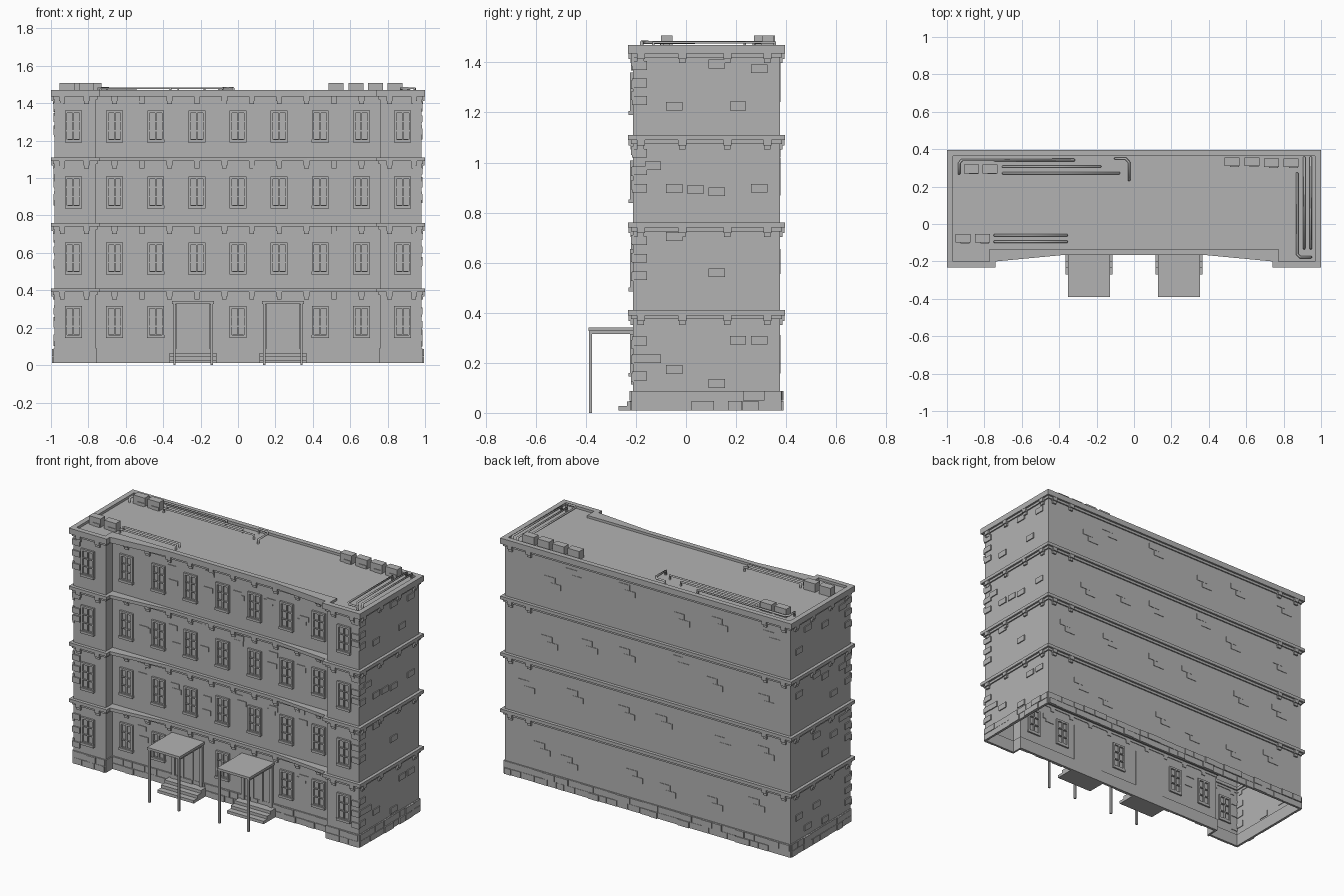
import bpy, bmesh, random
from mathutils import Vector

if "Cube" in bpy.data.objects:
    bpy.data.objects.remove(bpy.data.objects["Cube"])

random.seed(4)
grey = bpy.data.materials.new("plain grey")
grey.diffuse_color = (0.45, 0.45, 0.45, 1)
grey.use_nodes = True
grey.node_tree.nodes["Principled BSDF"].inputs["Base Color"].default_value = grey.diffuse_color

# Main plan sizes: half width, wing front, back, recessed front, wing inner side
W, F, B, M, I = 0.98, -0.212, 0.375, -0.145, 0.76
FLOORS = (0.01, 0.41, 0.76, 1.11)
TOPS = (0.41, 0.76, 1.11, 1.47)


def finish(name, bm):
    me = bpy.data.meshes.new(name)
    bmesh.ops.recalc_face_normals(bm, faces=bm.faces)
    bm.to_mesh(me)
    bm.free()
    ob = bpy.data.objects.new(name, me)
    me.materials.append(grey)
    bpy.context.collection.objects.link(ob)
    return ob


def boxes(name, items):
    """items: (x0, x1, y0, y1, z0, z1)"""
    bm = bmesh.new()
    for x0, x1, y0, y1, z0, z1 in items:
        vs = bmesh.ops.create_cube(bm, size=1)["verts"]
        for v in vs:
            v.co = Vector(((x0 + x1) / 2 + v.co.x * (x1 - x0),
                           (y0 + y1) / 2 + v.co.y * (y1 - y0),
                           (z0 + z1) / 2 + v.co.z * (z1 - z0)))
    return finish(name, bm)


def outline(d=0.0, s=0.0):
    """Plan of the building grown by d; s pushes the recess corners forward."""
    right = [(0.37, M - d), (I - d, M - d - s), (I - d, F - d), (W + d, F - d), (W + d, B + d)]
    return right + [(-x, y) for x, y in reversed(right)]


def ring(bm, outer, inner, z0, z1):
    n = len(outer)
    rows = [[bm.verts.new((x, y, z)) for x, y in loop]
            for loop, z in ((outer, z0), (outer, z1), (inner, z1), (inner, z0))]
    for k in range(4):
        a, b = rows[k], rows[(k + 1) % 4]
        for i in range(n):
            j = (i + 1) % n
            bm.faces.new((a[i], a[j], b[j], b[i]))


# Walls: shell open at the bottom, closed by the roof
bm = bmesh.new()
low = [bm.verts.new((x, y, 0.01)) for x, y in outline()]
high = [bm.verts.new((x, y, 1.455)) for x, y in outline()]
for i in range(len(low)):
    j = (i + 1) % len(low)
    bm.faces.new((low[i], low[j], high[j], high[i]))
bm.faces.new(high)
finish("walls_and_roof", bm)

# Cornices between floors and the parapet at the top
bm = bmesh.new()
for z in TOPS:
    thick = 0.035 if z == TOPS[-1] else 0.02
    ring(bm, outline(0.02, 0.035), outline(-0.012), z - thick, z)
    ring(bm, outline(0.008), outline(-0.004), z - thick - 0.015, z - thick)
finish("cornices", bm)

# Plinth band
bm = bmesh.new()
ring(bm, outline(0.006), outline(-0.006), 0.01, 0.088)
finish("plinth", bm)


def on_face(face, u, z, w, h, out, back=0.004):
    """Box of width w and height h standing out of one wall."""
    a, b = u - w / 2, u + w / 2
    if face == "wing":
        return (a, b, F - out, F + back, z, z + h)
    if face == "mid":
        return (a, b, M - out, M + back, z, z + h)
    if face == "back":
        return (a, b, B - back, B + out, z, z + h)
    if face == "right":
        return (W - back, W + out, a, b, z, z + h)
    return (-W - out, -W + back, a, b, z, z + h)


# Plinth stones, two rows of uneven blocks
stones = []
RUNS = (("wing", -W, -I), ("wing", I, W), ("mid", -I, I), ("back", -W, W),
        ("right", F, B), ("left", F, B))
for face, u0, u1 in RUNS:
    for z in (0.01, 0.05):
        u = u0
        while u < u1 - 0.01:
            w = min(random.uniform(0.05, 0.1), u1 - u)
            stones.append(on_face(face, u + w / 2, z, w - 0.003, 0.037,
                                  random.choice((0.008, 0.01, 0.014))))
            u += w
boxes("plinth_stones", stones)

# Raised bricks on the walls
bricks = []
for f, z0 in enumerate(FLOORS):
    for side in ("left", "right"):
        for k in range(6):
            u = F + 0.08 + 0.085 * k
            z = z0 + random.uniform(0.09, 0.28)
            if random.random() < 0.8:
                bricks.append(on_face(side, u, z, 0.065, 0.035, 0.006))
    for k in range(6):      # stepped pairs on the rear wall
        u = -0.78 + 0.3 * k + random.uniform(-0.1, 0.1)
        z = z0 + random.uniform(0.1, 0.24)
        bricks.append(on_face("back", u, z, 0.075, 0.034, 0.003))
        bricks.append(on_face("back", u + 0.038, z + 0.035, 0.075, 0.034, 0.003))
    for k in range(-3, 3):  # between the front windows
        if f == 0 and k in (-2, -1, 0, 1):
            continue
        for _ in range(2):
            u = 0.22 * k + 0.11 + random.uniform(-0.02, 0.02)
            bricks.append(on_face("mid", u, z0 + random.uniform(0.1, 0.3), 0.06, 0.03, 0.004))
    for s in (-1, 1):       # corner stones
        for z in (0.12, 0.19, 0.26):
            u = s * (W - 0.02)
            bricks.append(on_face("wing", u, z0 + z + random.uniform(-0.02, 0.02), 0.05, 0.035, 0.008))
            bricks.append(on_face("right" if s > 0 else "left", F + 0.027, z0 + z, 0.06, 0.035, 0.007))
boxes("wall_bricks", bricks)

# Brackets under each cornice
brackets = []
for z in TOPS:
    zt = z - (0.035 if z == TOPS[-1] else 0.02)
    spots = [("wing", s * x) for s in (-1, 1) for x in (0.94, 0.81)]
    spots += [("back", s * x) for s in (-1, 1) for x in (0.94, 0.81)]
    spots += [("mid", -0.66 + 0.1467 * k) for k in range(10)]
    spots += [(s, y) for s in ("left", "right") for y in (-0.18, -0.015, 0.165, 0.325)]
    for face, u in spots:
        brackets.append(on_face(face, u, zt - 0.022, 0.032, 0.022, 0.018))
        brackets.append(on_face(face, u, zt - 0.038, 0.026, 0.016, 0.01))
boxes("cornice_brackets", brackets)

# Windows: frame, glazing bars, sill and lintel
frames, sills = [], []
for z0 in (0.145, 0.485, 0.838, 1.19):
    for k in range(-4, 5):
        if z0 < 0.2 and abs(k) == 1:
            continue
        u, face = 0.22 * k, "wing" if abs(k) == 4 else "mid"
        for s in (-1, 1):
            frames.append(on_face(face, u + s * 0.039, z0, 0.012, 0.17, 0.012, 0.01))
            frames.append(on_face(face, u + s * 0.017, z0 + 0.012, 0.026, 0.006, 0.009, 0.01))
        frames.append(on_face(face, u, z0 + 0.158, 0.09, 0.012, 0.012, 0.01))
        frames.append(on_face(face, u, z0 + 0.012, 0.008, 0.146, 0.009, 0.01))
        for h in (0.06, 0.11):
            frames.append(on_face(face, u, z0 + h, 0.066, 0.006, 0.008, 0.01))
        sills.append(on_face(face, u, z0, 0.092, 0.015, 0.018, 0.01))
boxes("window_frames", frames)
boxes("window_sills", sills)

# Entrances: steps, door, canopy and posts
steps, doors, canopies, posts = [], [], [], []
for s in (-1, 1):
    c = s * 0.24
    for k in range(3):
        steps.append((c - 0.125, c + 0.125, -0.27 + 0.035 * k, M, 0.01 + 0.018 * k, 0.028 + 0.018 * k))
    for e in (-1, 1):
        doors.append(on_face("mid", c + e * 0.095, 0.064, 0.02, 0.26, 0.016))
        doors.append(on_face("mid", c + e * 0.032, 0.085, 0.015, 0.225, 0.012))
        posts.append((c + e * 0.1 - 0.006, c + e * 0.1 + 0.006, -0.387, -0.375, 0, 0.327))
        posts.append((c + e * 0.1 - 0.004, c + e * 0.1 + 0.004, -0.385, M, 0.315, 0.327))
    doors.append(on_face("mid", c, 0.064, 0.17, 0.26, 0.006))
    canopies.append((c - 0.112, c + 0.112, -0.39, M, 0.327, 0.342))
boxes("entrance_steps", steps)
boxes("doors", doors)
boxes("canopies", canopies)
boxes("canopy_posts", posts)

# Roof vent boxes
units = []
for x, y in ((-0.87, 0.295), (-0.77, 0.295), (-0.915, -0.075), (-0.81, -0.075),
             (0.525, 0.333), (0.63, 0.333), (0.735, 0.328), (0.84, 0.328)):
    units.append((x - 0.04, x + 0.04, y - 0.024, y + 0.022, 1.45, 1.508))
    units.append((x - 0.012, x + 0.036, y - 0.028, y, 1.45, 1.475))
boxes("roof_vents", units)

# Roof pipes, ends turned down into the roof
cu = bpy.data.curves.new("roof_pipes", "CURVE")
cu.dimensions = "3D"
cu.bevel_depth = 0.007
cu.bevel_resolution = 1
cu.use_fill_caps = True
for path in (((-0.935, 0.27), (-0.935, 0.325), (-0.92, 0.342), (-0.32, 0.342)),
             ((-0.7, 0.307), (-0.18, 0.307)), ((-0.7, 0.272), (-0.08, 0.272)),
             ((-0.1, 0.35), (-0.045, 0.35), (-0.026, 0.33), (-0.026, 0.235)),
             ((-0.745, -0.06), (-0.36, -0.06)), ((-0.745, -0.095), (-0.36, -0.095)),
             ((0.91, 0.355), (0.91, -0.13)), ((0.945, 0.355), (0.945, -0.13)),
             ((0.872, 0.27), (0.872, -0.16), (0.888, -0.177), (0.945, -0.177))):
    pts = [(*path[0], 1.45)] + [(x, y, 1.48) for x, y in path] + [(*path[-1], 1.45)]
    sp = cu.splines.new("POLY")
    sp.points.add(len(pts) - 1)
    for p, co in zip(sp.points, pts):
        p.co = (*co, 1)
cu.materials.append(grey)
bpy.context.collection.objects.link(bpy.data.objects.new("roof_pipes", cu))
